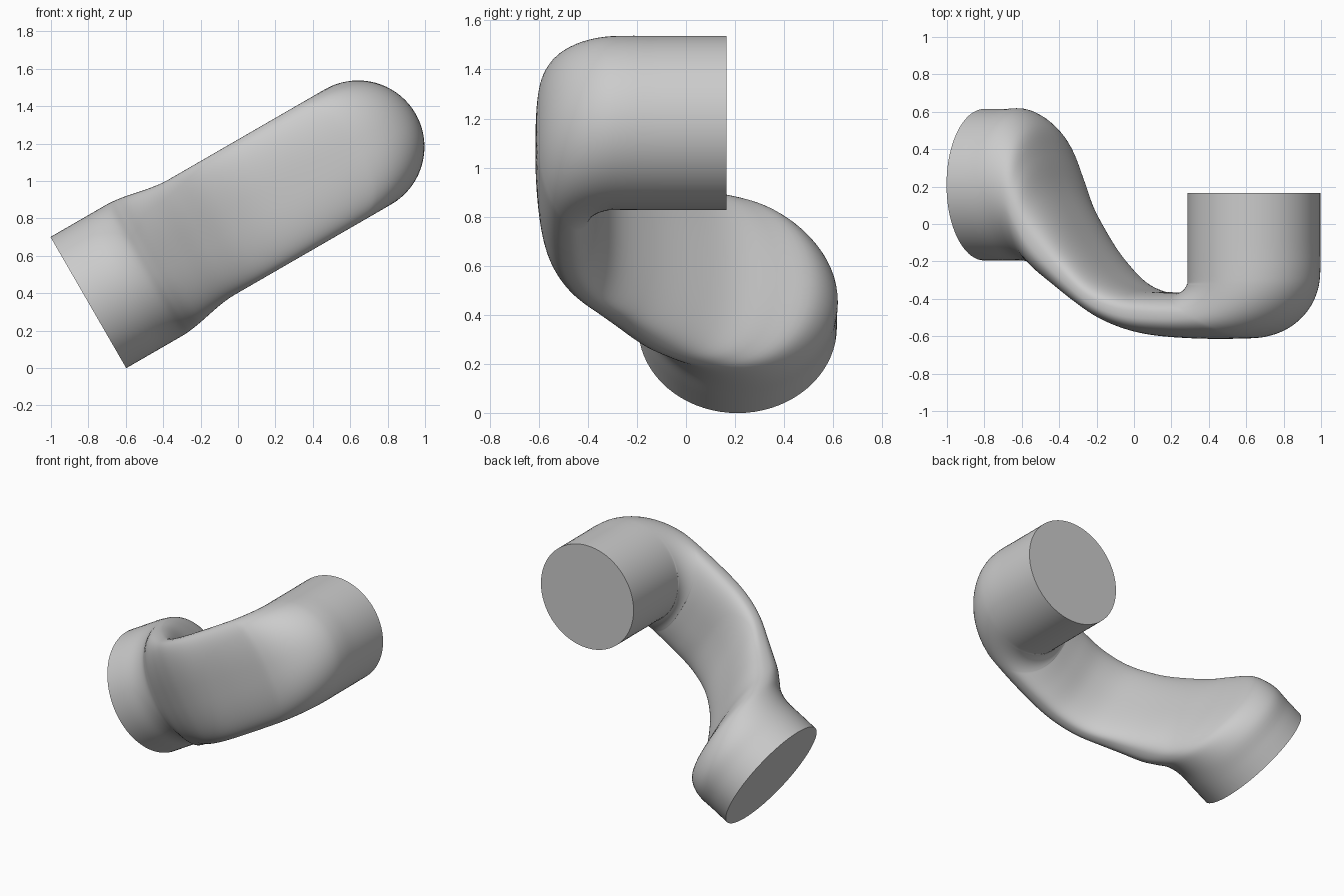
import bpy, bmesh, math
from mathutils import Vector

cube = bpy.data.objects.get("Cube")
if cube:
    bpy.data.objects.remove(cube)

grey = bpy.data.materials.new("plain_grey")
grey.use_nodes = True
colour = (0.6, 0.6, 0.6, 1)
grey.diffuse_color = colour
grey.node_tree.nodes["Principled BSDF"].inputs["Base Color"].default_value = colour

# Duct frame: tilted run direction, the sideways direction and the lower mouth
TILT = math.radians(30)
ALONG = Vector((math.cos(TILT), 0, math.sin(TILT)))
SIDE = Vector((-math.sin(TILT), 0, math.cos(TILT)))
DEPTH = Vector((0, 1, 0))
ORIGIN = Vector((-0.8, 0, 0.35))
RING = 72
STEPS = 5
WIDE, NARROW = 0.405, 0.355

# Each section: front edge (along, depth), back edge (along, depth)
sections = [Vector(s) for s in (
    (0, -0.195, 0, 0.615),
    (0.12, -0.195, 0.12, 0.615),
    (0.24, -0.195, 0.25, 0.612),
    (0.33, -0.21, 0.36, 0.53),
    (0.39, -0.24, 0.42, 0.37),
    (0.46, -0.285, 0.48, 0.19),
    (0.56, -0.35, 0.57, 0.03),
    (0.7, -0.44, 0.69, -0.14),
    (0.87, -0.53, 0.83, -0.28),
    (1.07, -0.59, 0.99, -0.35),
    (1.33, -0.612, 1.14, -0.365))]

# Upper elbow fans round its tight inner corner
for k in range(7):
    a = math.pi / 2 * k / 6
    s, c = math.sin(a), math.cos(a)
    sections.append(Vector((1.6 + 0.419 * s, -0.25 - 0.362 * c,
                            1.25 + 0.059 * s, -0.305 - 0.06 * c)))
sections += [Vector((2.019, y, 1.309, y)) for y in (-0.12, 0.02, 0.165)]


def spline(p, q, r, s, t):
    return (q * 2 + (r - p) * t + (p * 2 - q * 5 + r * 4 - s) * t ** 2
            + (q * 3 - p - r * 3 + s) * t ** 3) / 2


def smooth_sections(rows):
    last = len(rows) - 1
    for i in range(last):
        p, s = rows[max(i - 1, 0)], rows[min(i + 2, last)]
        for k in range(STEPS):
            yield spline(p, rows[i], rows[i + 1], s, k / STEPS)
    yield rows[last]


def power(value, exponent):
    return math.copysign(abs(value) ** exponent, value)


def ring_points(row):
    front = ORIGIN + ALONG * row[0] + DEPTH * row[1]
    back = ORIGIN + ALONG * row[2] + DEPTH * row[3]
    centre, half = (front + back) / 2, (back - front) / 2
    t = min(max(((row[0] + row[2]) / 2 - 0.34) / 0.36, 0), 1)
    width = WIDE + (NARROW - WIDE) * t * t * (3 - 2 * t)
    # Flatter sections get squarer corners; full ones stay round
    square = 2 + 1.1 * max(0, 1 - half.length / width)
    for k in range(RING):
        a = math.tau * k / RING
        yield (centre + half * power(math.cos(a), 2 / square)
               + SIDE * width * power(math.sin(a), 2 / square))


# Lofted duct with closed flat mouths
bm = bmesh.new()
rings = [[bm.verts.new(p) for p in ring_points(r)] for r in smooth_sections(sections)]
for low, high in zip(rings, rings[1:]):
    for k in range(RING):
        n = (k + 1) % RING
        bm.faces.new((low[k], low[n], high[n], high[k]))
bm.faces.new(rings[0])
bm.faces.new(rings[-1])
bmesh.ops.recalc_face_normals(bm, faces=bm.faces)
mesh = bpy.data.meshes.new("bent_duct")
bm.to_mesh(mesh)
bm.free()
mesh.materials.append(grey)
duct = bpy.data.objects.new("bent_duct", mesh)
bpy.context.collection.objects.link(duct)
bpy.ops.object.select_all(action="DESELECT")
duct.select_set(True)
bpy.context.view_layer.objects.active = duct
bpy.ops.object.shade_smooth_by_angle(angle=math.radians(40))
